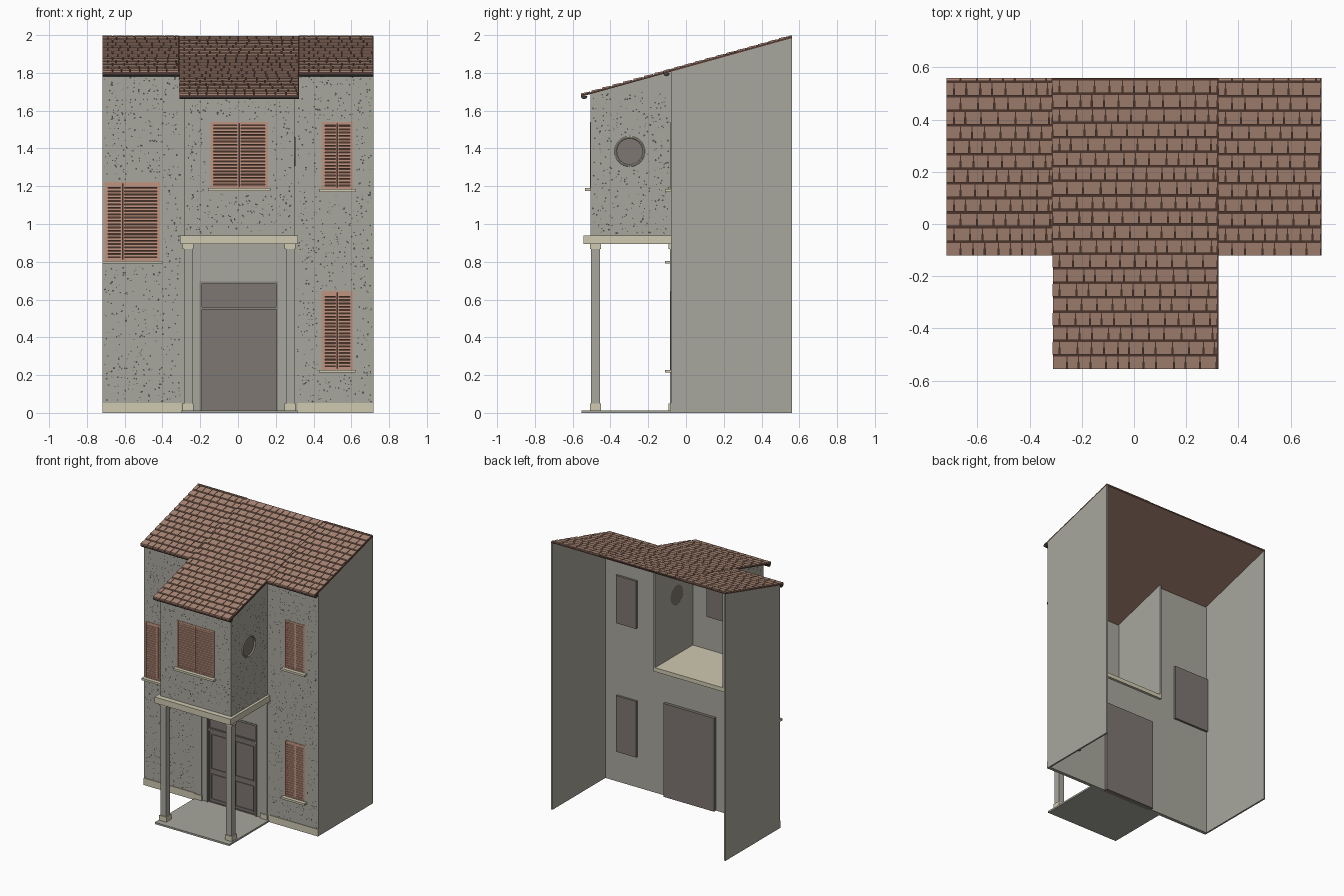
import bpy, bmesh, math, random
from mathutils import Vector

random.seed(4)
if "Cube" in bpy.data.objects:
    bpy.data.objects.remove(bpy.data.objects["Cube"])


def material(name, r, g, b):
    m = bpy.data.materials.new(name)
    m.use_nodes = True
    col = [(c / 255) ** 2.2 for c in (r, g, b)] + [1]
    m.diffuse_color = col
    m.node_tree.nodes["Principled BSDF"].inputs["Base Color"].default_value = col
    return m


STUCCO = material("grey stucco", 167, 166, 156)
SPECK = material("dark stucco speck", 84, 83, 79)
CREAM = material("cream stone", 207, 200, 176)
TILE = material("clay tile", 169, 134, 117)
GAP = material("dark brown", 88, 64, 56)
SHUTTER = material("shutter salmon", 190, 146, 127)
DOOR = material("door grey", 125, 118, 114)
CASING = material("casing grey", 136, 132, 125)
GUTTER = material("gutter charcoal", 66, 64, 61)


def finish(name, bm, mat, recalc=True):
    if recalc:
        bmesh.ops.recalc_face_normals(bm, faces=bm.faces)
    me = bpy.data.meshes.new(name)
    bm.to_mesh(me)
    bm.free()
    me.materials.append(mat)
    ob = bpy.data.objects.new(name, me)
    bpy.context.collection.objects.link(ob)
    return ob


def prism(bm, pts, x0, x1):
    """Extrude a (y, z) outline from x0 to x1."""
    a = [bm.verts.new((x0, y, z)) for y, z in pts]
    b = [bm.verts.new((x1, y, z)) for y, z in pts]
    bm.faces.new(a)
    bm.faces.new(b[::-1])
    for i in range(len(pts)):
        j = (i + 1) % len(pts)
        bm.faces.new((a[i], b[i], b[j], a[j]))


def box(bm, x0, x1, y0, y1, z0, z1):
    prism(bm, [(y0, z0), (y1, z0), (y1, z1), (y0, z1)], x0, x1)


def ring(bm, x0, x1, z0, z1, w, y0, y1):
    """Rectangular frame facing the front."""
    box(bm, x0, x0 + w, y0, y1, z0, z1)
    box(bm, x1 - w, x1, y0, y1, z0, z1)
    box(bm, x0 + w, x1 - w, y0, y1, z0, z0 + w)
    box(bm, x0 + w, x1 - w, y0, y1, z1 - w, z1)


def boxes(name, mat, *dims):
    bm = bmesh.new()
    for d in dims:
        box(bm, *d)
    return finish(name, bm, mat)


def cut(ob, cutter):
    cutter.hide_render = True
    mod = ob.modifiers.new("openings", 'BOOLEAN')
    mod.operation, mod.solver, mod.object = 'DIFFERENCE', 'EXACT', cutter
    bpy.context.view_layer.objects.active = ob
    bpy.ops.object.modifier_apply(modifier=mod.name)
    bpy.data.objects.remove(cutter)


W, FRONT, BACK, BAY = 0.718, -0.08, 0.56, -0.505
BX0, BX1, T, LIP = -0.284, 0.298, 0.02, -0.042


def roof(y):
    return 1.994 + (y - BACK) * 0.278


# Openings: x0, x1, z0, z1, leaf split, wall face y
windows = {
    "left_window": (-0.706, -0.413, 0.805, 1.222, -0.611, FRONT),
    "bay_window": (-0.146, 0.159, 1.19, 1.54, 0.006, BAY),
    "upper_window": (0.443, 0.609, 1.185, 1.54, 0.526, FRONT),
    "lower_window": (0.443, 0.609, 0.228, 0.645, 0.526, FRONT),
}
DX0, DX1, DTOP = -0.204, 0.213, 0.695


def holes(face):
    return [(w[0], w[1], face - 0.1, face + 0.1, w[2], w[3])
            for w in windows.values() if w[5] == face]


# Main walls
top = roof(FRONT) - 0.01
front_wall = boxes("front_wall", STUCCO, (-W, W, FRONT, FRONT + T, 0, top))
cut(front_wall, boxes("cutter", STUCCO, *holes(FRONT),
                      (DX0, DX1, -0.2, 0.1, -0.1, DTOP),
                      (BX0, BX1, -0.2, 0.1, 0.91, 2.1)))


def side_wall(name, x0, x1, y0, y1, z0):
    bm = bmesh.new()
    prism(bm, [(y0, z0), (y1, z0), (y1, roof(y1) - 0.01), (y0, roof(y0) - 0.01)], x0, x1)
    return finish(name, bm, STUCCO)


side_wall("left_wall", W - 0.012, W, FRONT, BACK, 0)
side_wall("right_wall", -W, -W + 0.012, FRONT, BACK, 0)

# Projecting upper bay, its side walls and floor lapping into the room
bay_left = side_wall("bay_left_wall", BX1 - 0.014, BX1, BAY, LIP, 0.94)
side_wall("bay_right_wall", BX0, BX0 + 0.014, BAY, LIP, 0.94)
bay_front = boxes("bay_front_wall", STUCCO,
                  (BX0, BX1, BAY, BAY + T, 0.94, roof(BAY) - 0.01))
cut(bay_front, boxes("cutter", STUCCO, *holes(BAY)))
boxes("bay_floor", CREAM, (-0.307, 0.318, -0.543, FRONT, 0.895, 0.94),
      (BX0, BX1, FRONT, LIP, 0.91, 0.94))

# Round window in the bay's side
RY, RZ, RR = -0.298, 1.384, 0.073


def disc(name, r, x, depth, mat):
    bpy.ops.mesh.primitive_cylinder_add(vertices=32, radius=r, depth=depth,
                                        location=(x, RY, RZ), rotation=(0, math.pi / 2, 0))
    ob = bpy.context.object
    ob.name = name
    ob.data.materials.append(mat)
    return ob


cut(bay_left, disc("cutter", RR, BX1, 0.1, STUCCO))
disc("round_window_glass", RR, BX1 - 0.011, 0.005, DOOR)
bpy.ops.mesh.primitive_torus_add(major_radius=RR + 0.002, minor_radius=0.006,
                                 major_segments=32, minor_segments=8,
                                 location=(BX1, RY, RZ), rotation=(0, math.pi / 2, 0))
rim = bpy.context.object
rim.name = "round_window_rim"
rim.data.materials.append(CREAM)
bpy.ops.object.shade_smooth_by_angle()

# Shuttered windows with louvres and sills
for name, (x0, x1, z0, z1, mid, face) in windows.items():
    boxes(name + "_sill", CREAM,
          (max(-W, x0 - 0.014), x1 + 0.014, face - 0.03, face + 0.004, z0 - 0.015, z0))
    y = face + 0.007
    boxes(name + "_inner_panel", DOOR, (x0, x1, y + 0.01, face + 0.036, z0, z1))
    boxes(name + "_backing", GAP, (x0, x1, y + 0.004, y + 0.01, z0, z1))
    frame, slats = bmesh.new(), bmesh.new()
    ring(frame, x0, x1, z0, z1, 0.008, y - 0.01, y + 0.004)
    for a, b in ((x0 + 0.008, mid - 0.001), (mid + 0.001, x1 - 0.008)):
        ring(frame, a, b, z0 + 0.008, z1 - 0.008, 0.009, y - 0.007, y + 0.004)
        z = z0 + 0.021
        while z < z1 - 0.026:
            prism(slats, [(y - 0.005, z), (y + 0.004, z + 0.002),
                          (y + 0.004, z + 0.014), (y - 0.005, z + 0.012)], a + 0.009, b - 0.009)
            z += 0.0175
    finish(name + "_shutter_frame", frame, SHUTTER)
    finish(name + "_louvres", slats, SHUTTER)

# Double front door with transom
boxes("door_slab", DOOR, (DX0, DX1, FRONT + 0.012, FRONT + 0.042, 0, DTOP))
casing, mould = bmesh.new(), bmesh.new()
ring(casing, DX0, DX1, 0.0, DTOP, 0.013, FRONT - 0.004, FRONT + 0.013)
box(casing, DX0 + 0.013, DX1 - 0.013, FRONT, FRONT + 0.013, 0.547, 0.56)
finish("door_casing", casing, CASING)
cx = (DX0 + DX1) / 2
for s in (-1, 1):
    a, b = sorted((cx + s * 0.002, cx + s * 0.194))
    ring(mould, a, b, 0.562, 0.68, 0.005, FRONT + 0.006, FRONT + 0.013)
    ring(mould, a, b, 0.014, 0.546, 0.005, FRONT + 0.006, FRONT + 0.013)
    for z0, z1 in ((0.035, 0.225), (0.26, 0.52)):
        ring(mould, a + 0.018, b - 0.018, z0, z1, 0.006, FRONT + 0.006, FRONT + 0.013)
finish("door_moulding", mould, DOOR)

# Porch floor, columns and wall pilasters
boxes("porch_floor", STUCCO, (-0.298, 0.315, -0.553, FRONT, 0, 0.013))
for side, x in (("right", -0.264), ("left", 0.276)):
    for part, y0, y1 in (("column", -0.502, -0.455), ("pilaster", FRONT - 0.006, FRONT)):
        boxes(f"{side}_{part}", STUCCO, (x - 0.023, x + 0.023, y0, y1, 0.013, 0.895))
        boxes(f"{side}_{part}_base_and_cap", CREAM,
              (x - 0.029, x + 0.029, y0 - 0.006, y1 + 0.006, 0.013, 0.05),
              (x - 0.029, x + 0.029, y0 - 0.006, y1 + 0.006, 0.868, 0.895))

# Stone base band
boxes("base_band", CREAM, (-W, -0.298, FRONT - 0.005, FRONT, 0, 0.052),
      (0.315, W, FRONT - 0.005, FRONT, 0, 0.052))

# Roof decks, staggered tiles and gutters
PITCH = 0.0557
for name, x0, x1, ya in (("right_roof", -W, -0.31, -0.12), ("centre_roof", -0.31, 0.323, -0.556),
                         ("left_roof", 0.323, W, -0.12)):
    deck, tiles, gutter = bmesh.new(), bmesh.new(), bmesh.new()
    prism(deck, [(ya, roof(ya) - 0.01), (BACK, roof(BACK) - 0.01),
                 (BACK, roof(BACK)), (ya, roof(ya))], x0, x1)
    deck = finish(name + "_deck", deck, GAP)
    deck.data.materials.append(TILE)
    for p in deck.data.polygons:
        p.material_index = int(p.normal.z < -0.5)
    y, row = ya, 0
    while y < BACK - 0.01:
        yb = min(y + PITCH - 0.008, BACK)
        outline = [(y, roof(y)), (yb, roof(yb)), (yb, roof(yb) + 0.004), (y, roof(y) + 0.008)]
        x = x0 - 0.003 * (row % 2) if name == "centre_roof" else x0
        width = 0.03 if row % 2 else 0.055
        while x < x1 - 0.008:
            xe = min(x + width, x1)
            prism(tiles, outline, x, xe - 0.004)
            x, width = xe, random.uniform(0.042, 0.068)
        y += PITCH
        row += 1
    finish(name + "_tiles", tiles, TILE)
    gy, gz = ya + 0.017, roof(ya) - 0.006
    prism(gutter, [(gy + 0.017 * math.cos(t), gz + 0.017 * math.sin(t))
                   for t in [math.pi * (1 + i / 8) for i in range(9)]], x0, x1)
    finish(name + "_gutter", gutter, GUTTER)


# Stucco flecks on the front walls and bay
def flecks(bm, origin, u, u0, u1, z0, ztop, avoid=()):
    u, up = Vector(u), Vector((0, 0, 1))
    for _ in range(int(1050 * (u1 - u0) * (ztop(u0) - z0))):
        a, z = random.uniform(u0 + 0.01, u1 - 0.01), random.uniform(z0 + 0.01, ztop(u0))
        if z > ztop(a) - 0.02 or any(w[0] - 0.02 < a < w[1] + 0.02 and
                                     w[2] - 0.025 < z < w[3] + 0.01 for w in avoid):
            continue
        r, n, ph = random.uniform(0.0025, 0.007), random.choice((4, 5)), random.random()
        c = Vector(origin) + u * a + up * z
        rim_pts = [(r * random.uniform(0.6, 1.1), math.tau * (i + ph) / n) for i in range(n)]
        bm.faces.new([bm.verts.new(c + u * (k * math.cos(t)) + up * (k * math.sin(t)))
                      for k, t in rim_pts])


bm = bmesh.new()
rects = list(windows.values())
main = [w for w in rects if w[5] == FRONT]
flecks(bm, (0, FRONT - 0.0015, 0), (1, 0, 0), -W, -0.295, 0.05, lambda a: top, main)
flecks(bm, (0, FRONT - 0.0015, 0), (1, 0, 0), 0.305, W, 0.05, lambda a: top, main)
flecks(bm, (0, BAY - 0.0015, 0), (1, 0, 0), BX0, BX1, 0.94, lambda a: roof(BAY), [rects[1]])
flecks(bm, (BX1 + 0.0015, 0, 0), (0, 1, 0), BAY, FRONT, 0.94, roof,
       [(RY - RR, RY + RR, RZ - RR, RZ + RR)])
flecks(bm, (BX0 - 0.0015, 0, 0), (0, -1, 0), -FRONT, -BAY, 0.94, lambda a: roof(-a))
finish("stucco_flecks", bm, SPECK, recalc=False)
